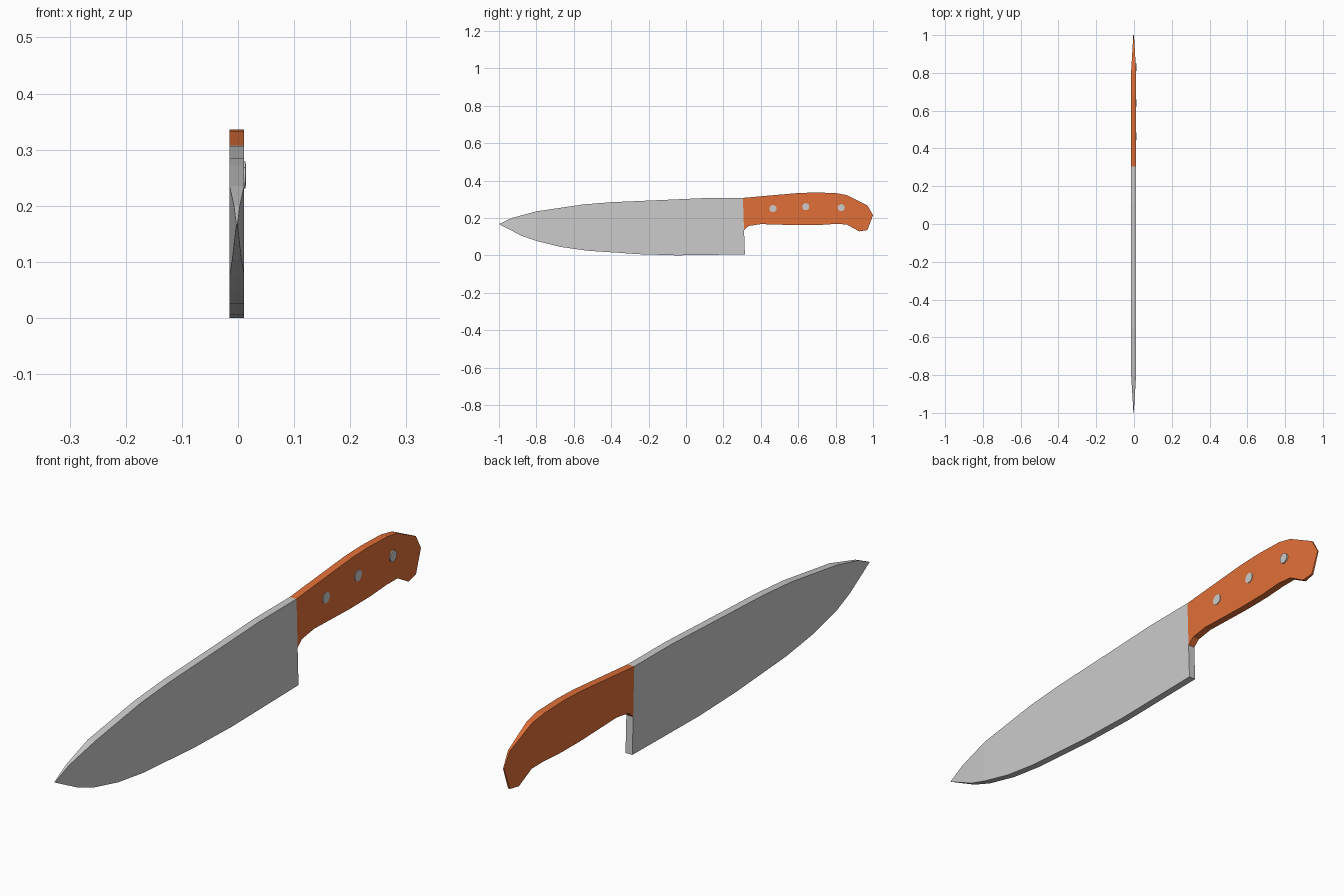
import bpy, bmesh, math

if "Cube" in bpy.data.objects:
    bpy.data.objects.remove(bpy.data.objects["Cube"])

CX, HALF = -0.002, 0.013   # slab centre and half thickness


def material(name, color):
    m = bpy.data.materials.new(name)
    m.diffuse_color = color
    m.use_nodes = True
    m.node_tree.nodes["Principled BSDF"].inputs["Base Color"].default_value = m.diffuse_color
    return m


def tapered_slab(name, outline, taper_y, end_y, end_scale, mat=None):
    """Extrude a (y, z) outline along x, thinning from taper_y to end_y."""
    bm = bmesh.new()
    face = bm.faces.new([bm.verts.new((-HALF, y, z)) for y, z in outline])
    ext = bmesh.ops.extrude_face_region(bm, geom=[face])["geom"]
    for v in ext:
        if isinstance(v, bmesh.types.BMVert):
            v.co.x = HALF
    bmesh.ops.bisect_plane(bm, geom=bm.verts[:] + bm.edges[:] + bm.faces[:],
                           plane_co=(0, taper_y, 0), plane_no=(0, 1, 0), dist=1e-5)
    for v in bm.verts:
        t = max(0.0, (v.co.y - taper_y) / (end_y - taper_y))
        v.co.x = CX + v.co.x * (1 + t * (end_scale - 1))
    bmesh.ops.recalc_face_normals(bm, faces=bm.faces[:])
    me = bpy.data.meshes.new(name)
    bm.to_mesh(me)
    bm.free()
    ob = bpy.data.objects.new(name, me)
    bpy.context.collection.objects.link(ob)
    if mat:
        me.materials.append(mat)
    return ob


# Blade
blade = [(-1, 0.167), (-0.93, 0.2), (-0.8, 0.235), (-0.55, 0.272), (-0.4, 0.284),
         (-0.1, 0.297), (0.1, 0.306), (0.304, 0.307), (0.315, 0.005), (-0.05, 0.0),
         (-0.25, 0.006), (-0.53, 0.025), (-0.67, 0.045), (-0.8, 0.077), (-0.88, 0.105)]
tapered_slab("blade", blade, -0.8, -1.0, 0.08)

# Handle
handle = [(0.304, 0.307), (0.45, 0.32), (0.6, 0.333), (0.69, 0.336), (0.8, 0.333),
          (0.86, 0.322), (0.97, 0.267), (1.0, 0.215), (0.97, 0.135), (0.925, 0.128),
          (0.86, 0.165), (0.8, 0.168), (0.71, 0.162), (0.6, 0.161), (0.4, 0.167),
          (0.335, 0.157), (0.31, 0.135)]
tapered_slab("handle", handle, 0.81, 1.0, 0.15,
             material("orange_handle", (0.75, 0.16, 0.04, 1)))

# Rivets on the right side only
for i, (y, z, top) in enumerate([(0.465, 0.25, 0.013), (0.64, 0.26, 0.013), (0.83, 0.255, 0.0145)]):
    bpy.ops.mesh.primitive_cylinder_add(vertices=16, radius=0.019, depth=0.008,
                                        location=(top - 0.004, y, z),
                                        rotation=(0, math.pi / 2, 0))
    bpy.context.object.name = f"rivet_{i + 1}"
